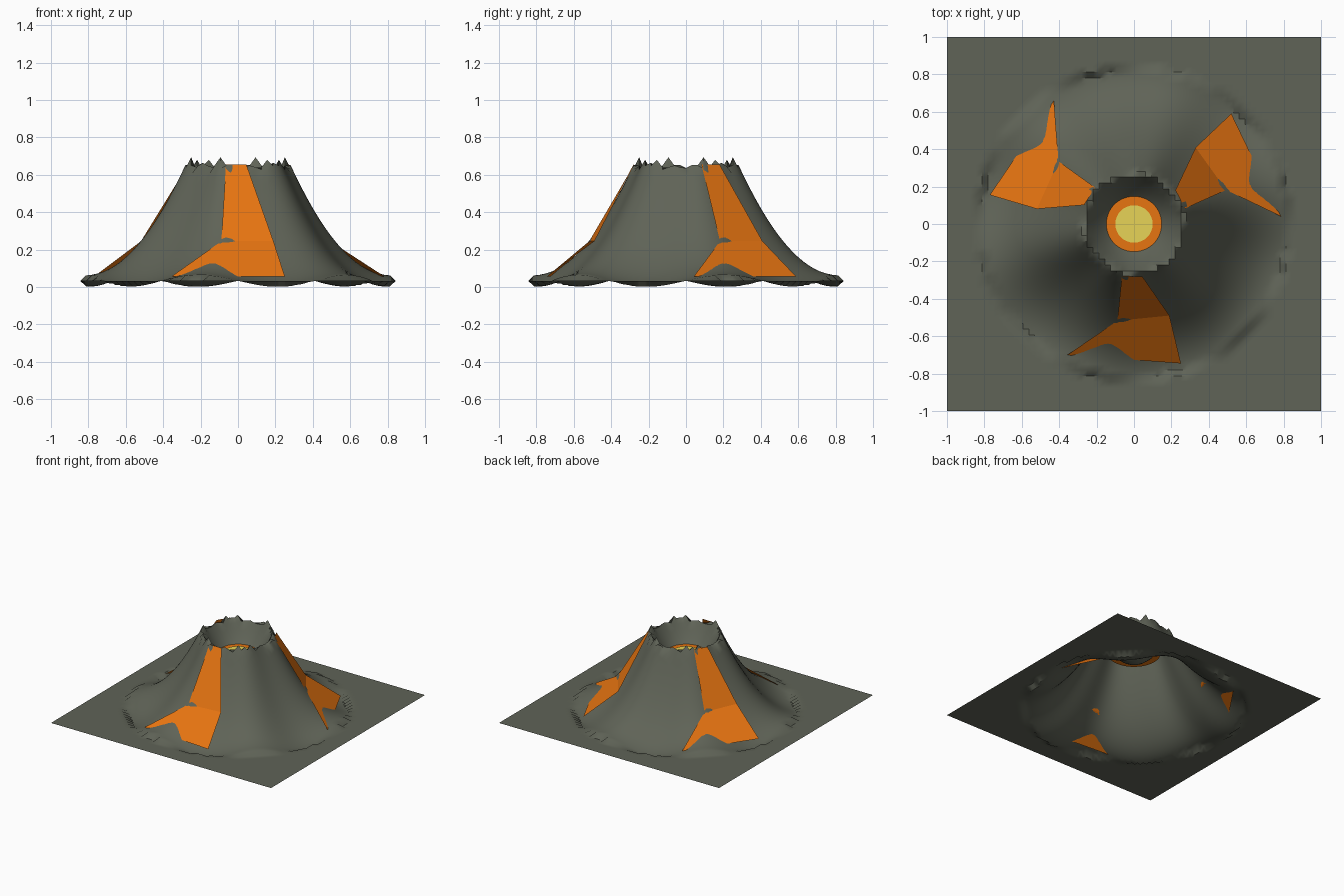
import bpy, bmesh, math
from math import sin, cos, radians

cube = bpy.data.objects.get("Cube")
if cube:
    bpy.data.objects.remove(cube, do_unlink=True)

GROUND, RIM_R, FOOT_R, RIM_Z = 0.033, 0.267, 0.833, 0.667
FLOOR_Z, LAVA_Z, RIDGE = 0.42, 0.497, 0.032


def material(name, color):
    m = bpy.data.materials.new(name)
    m.use_nodes = True
    m.diffuse_color = (*color, 1)
    bsdf = m.node_tree.nodes["Principled BSDF"]
    bsdf.inputs["Base Color"].default_value = (*color, 1)
    bsdf.inputs["Roughness"].default_value = 0.9
    return m


rock = material("dark rock", (0.115, 0.125, 0.095))
orange = material("orange lava", (1.0, 0.22, 0.007))
yellow = material("yellow lava", (1.0, 0.82, 0.12))


def make_object(name, bm, mat, smooth=False):
    mesh = bpy.data.meshes.new(name)
    bm.to_mesh(mesh)
    bm.free()
    mesh.materials.append(mat)
    ob = bpy.data.objects.new(name, mesh)
    bpy.context.collection.objects.link(ob)
    if smooth:
        bpy.ops.object.select_all(action='DESELECT')
        ob.select_set(True)
        bpy.context.view_layer.objects.active = ob
        bpy.ops.object.shade_smooth_by_angle(angle=radians(40))
    return ob


def cone_height(r):
    t = (r - RIM_R) / (FOOT_R - RIM_R)
    return GROUND + (RIM_Z - GROUND) * (1 - t) ** 2


def terrain_height(x, y):
    r = math.hypot(x, y)
    if r > FOOT_R:
        return GROUND
    if r < RIM_R:
        return FLOOR_Z + (RIM_Z - FLOOR_Z) * (r / RIM_R) ** 2
    return cone_height(r) + RIDGE * sin(6 * math.atan2(y, x))


# Mountain, crater bowl and surrounding ground as one displaced grid
bm = bmesh.new()
bmesh.ops.create_grid(bm, x_segments=64, y_segments=64, size=1)
for v in bm.verts:
    v.co.z = terrain_height(v.co.x, v.co.y)
make_object("volcano_terrain", bm, rock, smooth=True)

# Lava pool in the crater, with a hot centre
for name, radius, z, mat in (("lava_pool", 0.2, LAVA_Z, orange),
                             ("lava_pool_centre", 0.1, LAVA_Z + 0.006, yellow)):
    bm = bmesh.new()
    bmesh.ops.create_circle(bm, cap_ends=True, segments=32, radius=radius)
    bmesh.ops.translate(bm, verts=bm.verts, vec=(0, 0, z))
    make_object(name, bm, mat)

# Lava streams: widening ribbons that dip in and out of the slope
# (distance from axis, half width, heading in degrees, height)
ROWS = ((0.28, 0.055, -92, 0.654),
        (0.506, 0.14, -84.3, 0.245),
        (0.725, 0.305, -94.2, 0.055))
for i in range(3):
    bm = bmesh.new()
    rows = []
    for r, half, heading, z in ROWS:
        a = radians(heading + 120 * i)
        rows.append([bm.verts.new((r * cos(a) - s * half * sin(a),
                                   r * sin(a) + s * half * cos(a), z))
                     for s in (-1, 1)])
    for (a0, a1), (b0, b1) in zip(rows, rows[1:]):
        bm.faces.new((a0, b0, b1, a1))
    make_object(f"lava_stream_{i + 1}", bm, orange)
